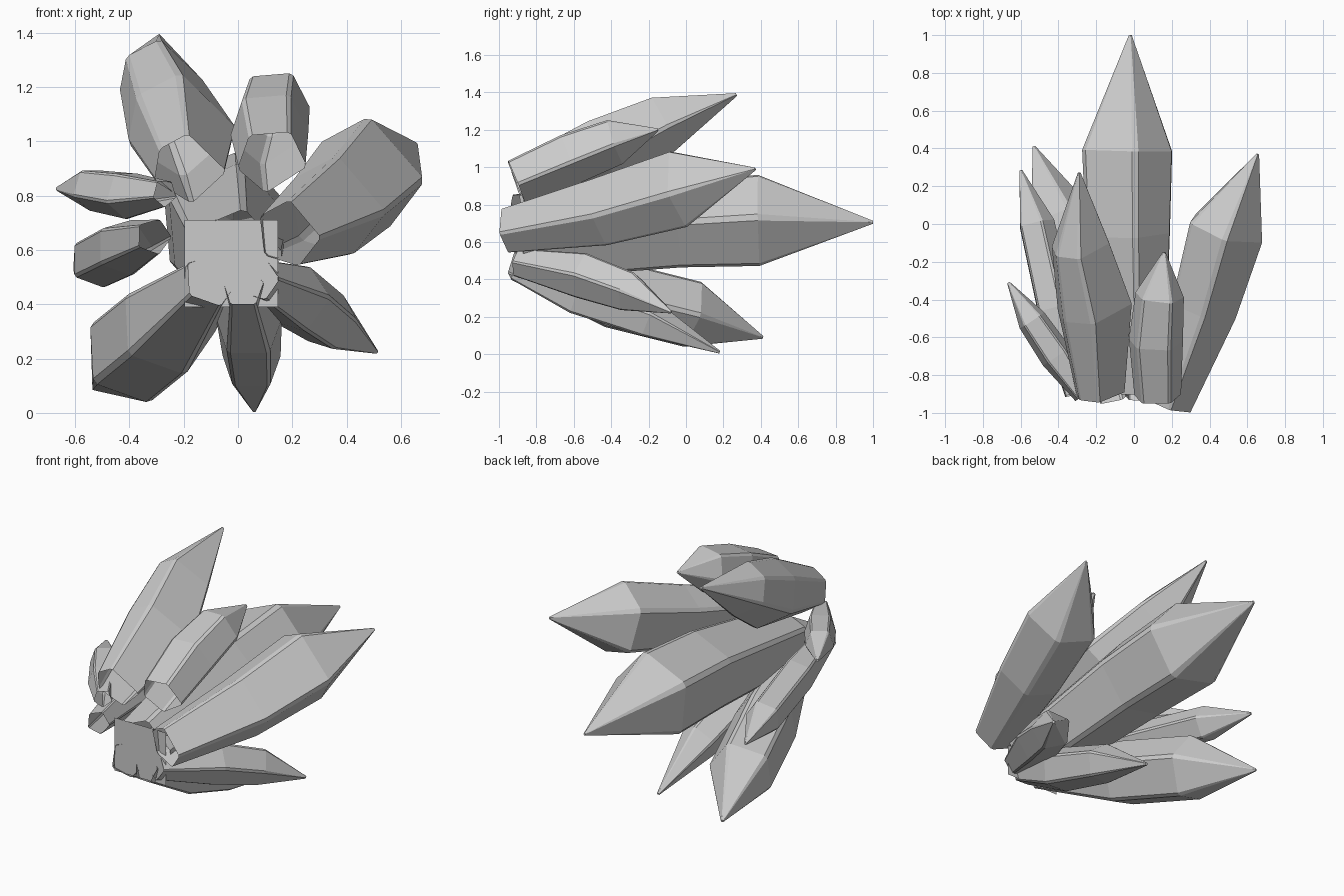
import bpy, bmesh
from math import radians, cos, sin
from mathutils import Vector

if "Cube" in bpy.data.objects:
    bpy.data.objects.remove(bpy.data.objects["Cube"])


def regular(roll):
    """Ridge angles of a regular pentagon, clockwise from the top seen from the front."""
    return [roll + 72 * k for k in range(5)]


def crystal(name, ridges, rings, tip):
    """Five-sided shard with chamfered ridges, swept through (x, y, z, radius) rings."""
    stations = rings + [(*tip, 0.008)]
    centres = [Vector(s[:3]) for s in stations]
    bm = bmesh.new()
    loops = []
    for i, c in enumerate(centres):
        # ring plane follows the local axis direction
        a, b = centres[max(i - 1, 0)], centres[min(i + 1, len(centres) - 1)]
        d = (b - a).normalized()
        side = d.cross(Vector((0, 0, 1))).normalized()
        up = side.cross(d)
        loop = []
        for angle in ridges:
            for split in (-4, 4):
                t = radians(angle + split)
                loop.append(bm.verts.new(c + stations[i][3] * (up * cos(t) + side * sin(t))))
        loops.append(loop)
    count = len(loops[0])
    for lo, hi in zip(loops, loops[1:]):
        for k in range(count):
            n = (k + 1) % count
            bm.faces.new((lo[k], lo[n], hi[n], hi[k]))
    bm.faces.new(loops[-1])
    bmesh.ops.recalc_face_normals(bm, faces=bm.faces)
    me = bpy.data.meshes.new(name)
    bm.to_mesh(me)
    bm.free()
    ob = bpy.data.objects.new(name, me)
    bpy.context.collection.objects.link(ob)


# Large central shard
crystal("main_crystal", regular(13),
        [(-0.02, -0.88, 0.57, 0.18), (-0.045, -0.05, 0.685, 0.235), (-0.05, 0.39, 0.71, 0.252)],
        (-0.02, 1.0, 0.705))

# Upper shards
crystal("upper_left_crystal", [-5, 95, 175, 250, 305],
        [(-0.18, -0.90, 0.90, 0.13), (-0.21, -0.45, 1.06, 0.20), (-0.285, -0.12, 1.23, 0.155)],
        (-0.29, 0.27, 1.388))
crystal("upper_middle_crystal", [-40, 30, 100, 190, 255],
        [(0.125, -0.91, 0.93, 0.125), (0.115, -0.62, 1.05, 0.145), (0.135, -0.38, 1.14, 0.13)],
        (0.16, -0.15, 1.20))

# Right shards
crystal("right_crystal", [5, 97, 165, 230, 302],
        [(0.185, -0.96, 0.66, 0.12), (0.36, -0.45, 0.76, 0.185), (0.48, -0.03, 0.88, 0.21)],
        (0.655, 0.37, 0.99))
crystal("lower_right_crystal", regular(15),
        [(0.08, -0.90, 0.49, 0.075), (0.22, -0.55, 0.42, 0.125), (0.34, -0.30, 0.335, 0.11)],
        (0.51, -0.08, 0.225))

# Lower shards
crystal("lower_left_crystal", regular(20),
        [(-0.10, -0.91, 0.49, 0.10), (-0.26, -0.40, 0.32, 0.185), (-0.39, 0.02, 0.215, 0.185)],
        (-0.53, 0.41, 0.09))
crystal("bottom_crystal", regular(0),
        [(0.02, -0.91, 0.46, 0.075), (0.04, -0.58, 0.32, 0.125), (0.05, -0.20, 0.185, 0.11)],
        (0.06, 0.18, 0.01))

# Left shards
crystal("left_high_crystal", regular(36),
        [(-0.27, -0.91, 0.81, 0.05), (-0.41, -0.70, 0.805, 0.09), (-0.54, -0.51, 0.825, 0.08)],
        (-0.665, -0.31, 0.825))
crystal("left_low_crystal", regular(20),
        [(-0.31, -0.90, 0.65, 0.065), (-0.42, -0.45, 0.61, 0.105), (-0.52, 0.0, 0.56, 0.10)],
        (-0.60, 0.285, 0.53))

# Flat square closing the root of the cluster
bpy.ops.mesh.primitive_plane_add(size=1, location=(-0.025, -0.9, 0.55), rotation=(radians(90), 0, 0))
plate = bpy.context.object
plate.name = "base_plate"
plate.scale = (0.345, 0.32, 1)
